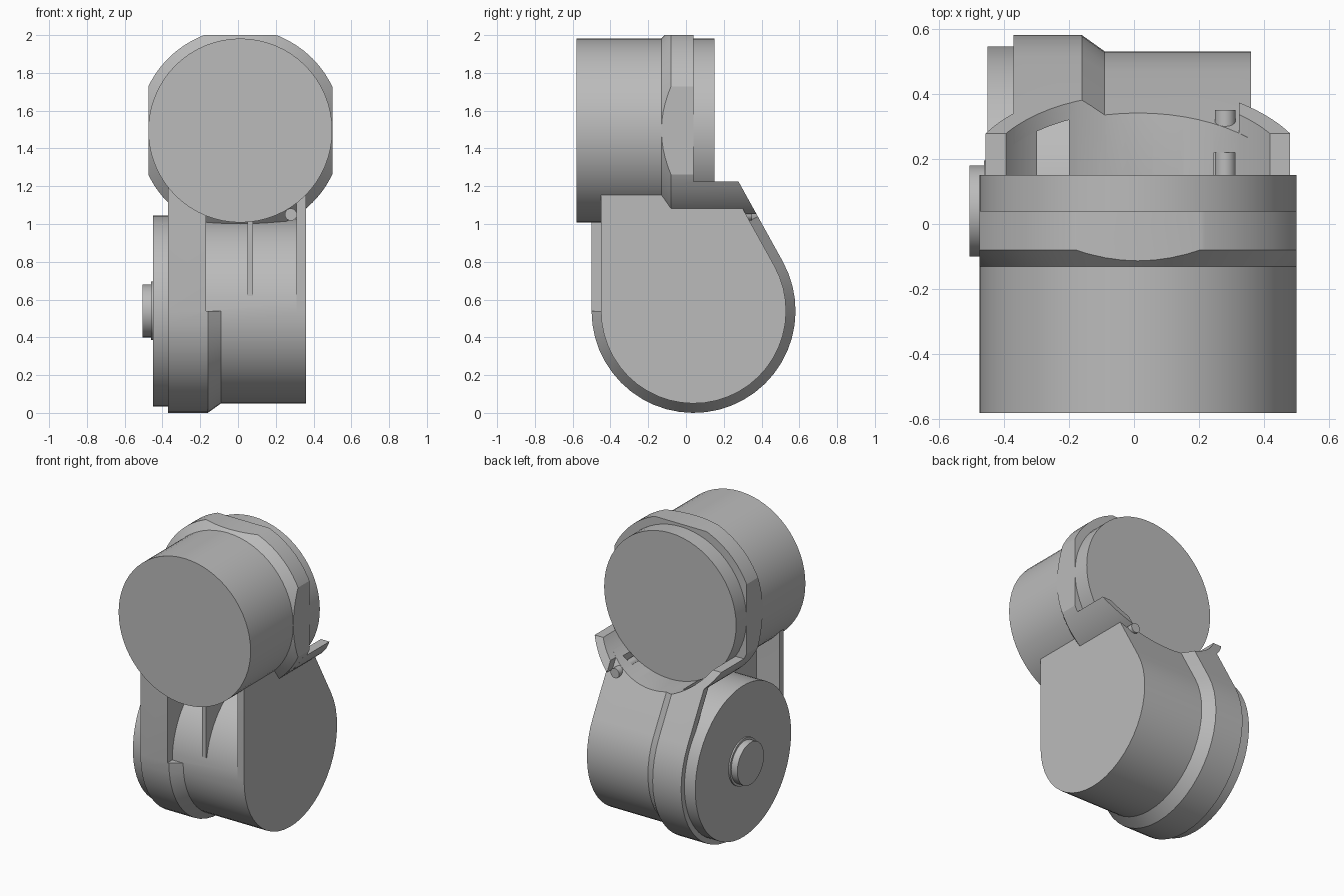
import bpy, bmesh, math
from mathutils import Matrix

if "Cube" in bpy.data.objects:
    bpy.data.objects.remove(bpy.data.objects["Cube"])

grey = bpy.data.materials.new("plain grey")
grey.use_nodes = True
grey.diffuse_color = (0.5, 0.5, 0.5, 1)
grey.node_tree.nodes["Principled BSDF"].inputs["Base Color"].default_value = (0.5, 0.5, 0.5, 1)

UX, UZ, UR = 0.012, 1.495, 0.487     # upper barrel axis and radius
LY, LZ = 0.04, 0.54                  # lower drum axis
BIG, SMALL = 0.54, 0.49              # lower housing radii
SLANT = math.radians(29)             # tilt of the back wall
TOP = 1.225


def loft(name, sections):
    """Skin a list of closed rings of equal point count and cap both ends."""
    bm = bmesh.new()
    rings = [[bm.verts.new(p) for p in s] for s in sections]
    n = len(rings[0])
    for a, b in zip(rings, rings[1:]):
        for i in range(n):
            j = (i + 1) % n
            bm.faces.new((a[i], a[j], b[j], b[i]))
    bm.faces.new(rings[0])
    bm.faces.new(rings[-1])
    bmesh.ops.recalc_face_normals(bm, faces=bm.faces)
    mesh = bpy.data.meshes.new(name)
    bm.to_mesh(mesh)
    bm.free()
    mesh.materials.append(grey)
    ob = bpy.data.objects.new(name, mesh)
    bpy.context.collection.objects.link(ob)
    return ob


def circle(r, n=64):
    return [(r * math.cos(math.tau * i / n), r * math.sin(math.tau * i / n)) for i in range(n)]


def barrel(name, steps, x=UX, z=UZ):
    """Turned part along y from (y, radius) steps."""
    return loft(name, [[(x + u, y, z + v) for u, v in circle(r)] for y, r in steps])


def drum(name, steps):
    """Turned part along x from (x, radius) steps."""
    return loft(name, [[(x, LY + u, LZ + v) for u, v in circle(r)] for x, r in steps])


def prism(name, x0, x1, outline):
    return loft(name, [[(x, y, z) for y, z in outline] for x in (x0, x1)])


def box(name, lo, hi):
    return prism(name, lo[0], hi[0], [(lo[1], lo[2]), (hi[1], lo[2]), (hi[1], hi[2]), (lo[1], hi[2])])


def hull(r, top=TOP):
    """Teardrop outline: straight front, round bottom, slanted back."""
    pts = [(LY - r, top)]
    steps = 28
    for i in range(steps + 1):
        a = math.pi + (math.pi + SLANT) * i / steps
        pts.append((LY + r * math.cos(a), LZ + r * math.sin(a)))
    y, z = pts[-1]
    pts.append((y - (top - z) * math.tan(SLANT), top))
    return pts


def cut(ob, cutter, operation="DIFFERENCE", keep=False):
    mod = ob.modifiers.new("cut", "BOOLEAN")
    mod.operation, mod.object, mod.solver = operation, cutter, "EXACT"
    bpy.context.view_layer.objects.active = ob
    bpy.ops.object.modifier_apply(modifier=mod.name)
    if not keep:
        bpy.data.objects.remove(cutter)


# Upper barrel and its flattened collar
upper_barrel = barrel("upper_barrel", [(-0.58, UR), (0.15, UR)])
collar = barrel("collar", [(-0.13, UR), (-0.08, BIG), (0.04, BIG)])
cut(collar, box("collar_trim", (UX - UR, -1, 0), (UX + UR, 1, 2)), "INTERSECT")

# Lower housing: wide band at one side, stepping down to the narrow body
housing = loft("lower_housing", [[(x, y, z) for y, z in hull(r)] for x, r in
               ((-0.37, BIG), (-0.16, BIG), (-0.09, SMALL), (0.36, SMALL))])

# Front recess that leaves the round drum showing between the side walls
arc = [math.pi - math.radians(84) * i / 16 for i in range(17)]
recess = [(LY + SMALL * math.cos(a), LZ + SMALL * math.sin(a)) for a in arc]
recess += [(recess[-1][0], 1.4), (-0.7, 1.4), (-0.7, LZ)]
cut(housing, prism("recess_cutter", -0.17, 0.31, recess))

# Hollow behind the end cap, and the small pocket on the other side
cut(housing, prism("cap_cutter", -0.5, -0.2, hull(BIG - 0.045, 1.4)))
cut(housing, box("pocket_cutter", (0.245, 0.05, 0.96), (0.31, 0.22, 1.4)))

# Stiffening rib in the front recess
rib = box("front_rib", (0.05, LY - SMALL, 0.62), (0.08, 0, 1.2))

# Saddle scooped out under the barrel
saddle = barrel("saddle_cutter", [(-0.9, UR), (0.9, UR)])
cut(housing, saddle, keep=True)
cut(rib, saddle)

# Cradle wings that carry on behind the collar and end on the slanted back
def back_y(z):
    ty = LY + BIG * math.cos(SLANT)
    tz = LZ + BIG * math.sin(SLANT)
    return ty - (z - tz) * math.tan(SLANT)


wings = []
for side, label in ((-1, "right"), (1, "left")):
    ring = []
    for r, order in ((BIG, 1), (UR, -1)):
        a0 = math.asin(0.31 / r)
        a1 = math.acos((UZ - TOP) / r)
        angles = [a0 + (a1 - a0) * i / 10 for i in range(11)][::order]
        ring += [(UX + side * r * math.sin(a), UZ - r * math.cos(a)) for a in angles]
    wings.append(loft("cradle_wing_" + label, [[(x, 0, z) for x, z in ring],
                                               [(x, back_y(z), z) for x, z in ring]]))

# Screw post, end cap and centre boss
post = barrel("screw_post", [(-0.3, 0.032), (0.35, 0.032)], 0.28, 1.05)
cap = drum("end_cap", [(-0.45, 0.505), (-0.19, 0.505)])
boss_base = drum("boss_base", [(-0.46, 0.155), (-0.44, 0.155)])
boss = drum("centre_boss", [(-0.505, 0.14), (-0.44, 0.14)])

# Smooth the round surfaces, keep the edges crisp
bpy.ops.object.select_all(action="DESELECT")
for ob in (upper_barrel, collar, housing, rib, post, cap, boss_base, boss, *wings):
    ob.select_set(True)
    bpy.context.view_layer.objects.active = ob
bpy.ops.object.shade_smooth_by_angle(angle=math.radians(25))
